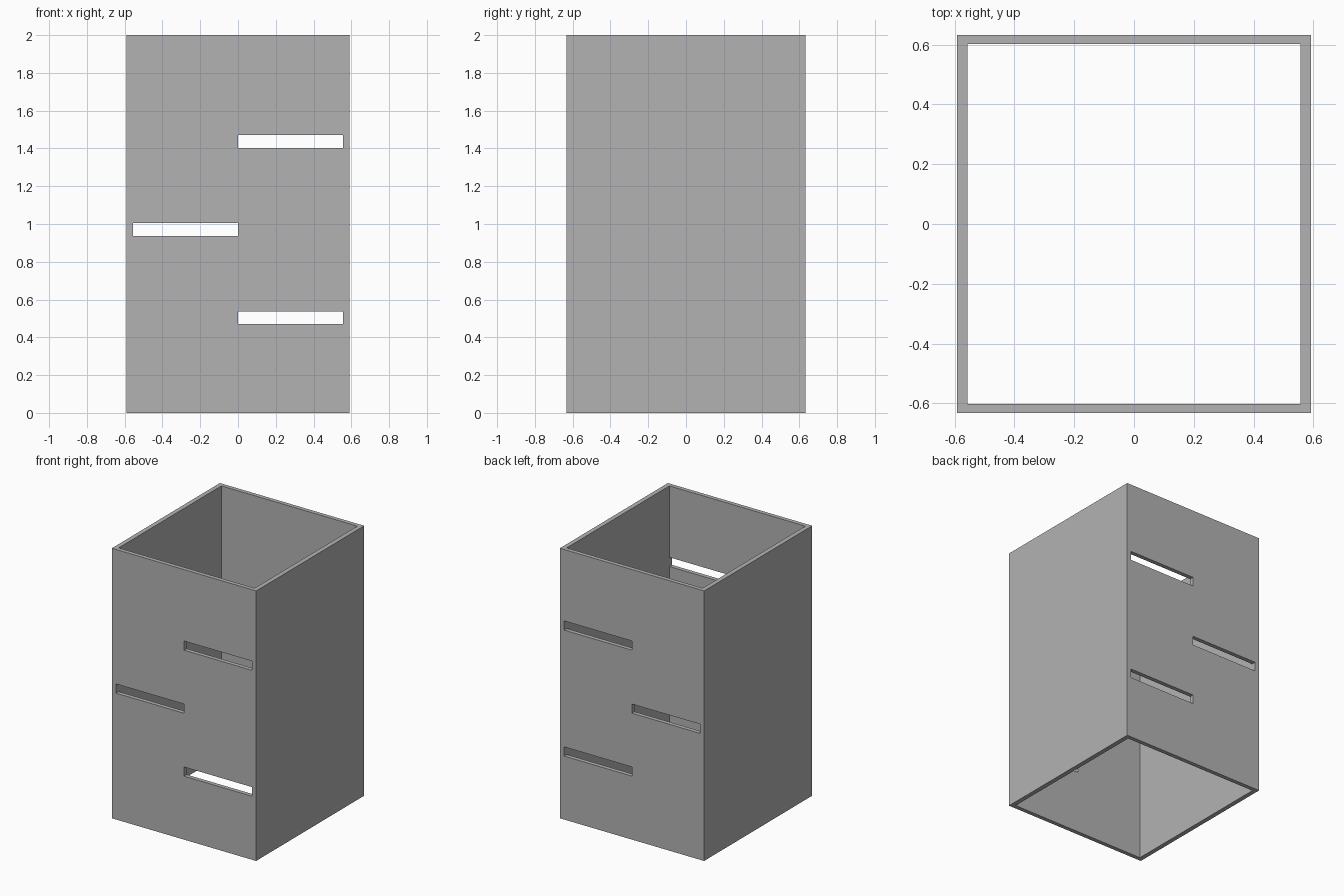
import bpy
import bmesh
from mathutils import Matrix

if "Cube" in bpy.data.objects:
    bpy.data.objects.remove(bpy.data.objects["Cube"], do_unlink=True)

HALF_X, HALF_Y, HEIGHT = 0.591, 0.632, 2.0
INNER_X, INNER_Y = 0.557, 0.601
SLOT_HEIGHT = 0.068

grey = bpy.data.materials.new("plain grey")
grey.use_nodes = True
colour = (0.45, 0.45, 0.45, 1)
grey.diffuse_color = colour
grey.node_tree.nodes["Principled BSDF"].inputs["Base Color"].default_value = colour


def box(name, low, high):
    """Box between two opposite corners."""
    size = [b - a for a, b in zip(low, high)]
    centre = [(a + b) / 2 for a, b in zip(low, high)]
    bm = bmesh.new()
    bmesh.ops.create_cube(bm, size=1, matrix=Matrix.LocRotScale(centre, None, size))
    mesh = bpy.data.meshes.new(name)
    bm.to_mesh(mesh)
    bm.free()
    mesh.materials.append(grey)
    obj = bpy.data.objects.new(name, mesh)
    bpy.context.collection.objects.link(obj)
    return obj


def cut(target, cutter):
    """Subtract the cutter, then discard it."""
    cutter.hide_render = True
    bpy.context.view_layer.objects.active = target
    mod = target.modifiers.new("cut", "BOOLEAN")
    mod.operation = "DIFFERENCE"
    mod.solver = "EXACT"
    mod.object = cutter
    bpy.ops.object.modifier_apply(modifier=mod.name)
    bpy.data.objects.remove(cutter, do_unlink=True)


# Rectangular sleeve, open at the top and bottom
sleeve = box("slotted_sleeve", (-HALF_X, -HALF_Y, 0), (HALF_X, HALF_Y, HEIGHT))
cut(sleeve, box("hollow", (-INNER_X, -INNER_Y, -1), (INNER_X, INNER_Y, HEIGHT + 1)))

# Staggered slots through the front and back walls
end = INNER_X - 0.001
for low_x, high_x, z in [(0, end, 0.47), (-end, 0, 0.936), (0, end, 1.403)]:
    cut(sleeve, box("slot", (low_x, -1, z), (high_x, 1, z + SLOT_HEIGHT)))
